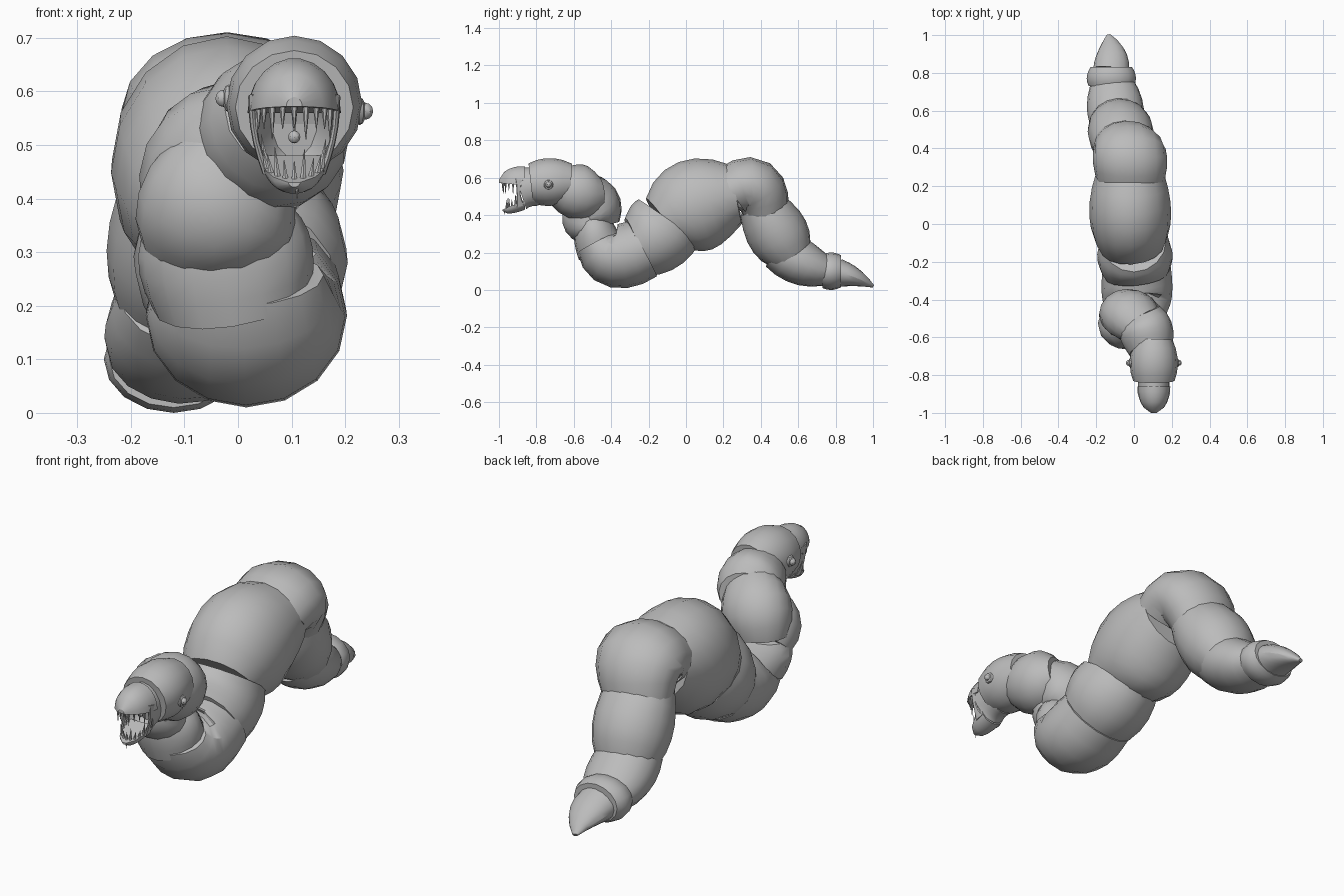
import bpy, bmesh
from math import sin, cos, pi, radians, sqrt
from mathutils import Vector

cube = bpy.data.objects.get("Cube")
if cube:
    bpy.data.objects.remove(cube, do_unlink=True)

# One matte grey skin for everything
grey = bpy.data.materials.new("stone_grey")
grey.use_nodes = True
tone = (0.5, 0.5, 0.5, 1)
grey.diffuse_color = tone
shader = next(node for node in grey.node_tree.nodes if node.type == 'BSDF_PRINCIPLED')
shader.inputs["Base Color"].default_value = tone
side_axis = Vector((1, 0, 0))


def finish(name, bm):
    bmesh.ops.recalc_face_normals(bm, faces=bm.faces)
    mesh = bpy.data.meshes.new(name)
    bm.to_mesh(mesh)
    bm.free()
    mesh.materials.append(grey)
    mesh.shade_smooth()
    mesh.set_sharp_from_angle(angle=radians(30))
    obj = bpy.data.objects.new(name, mesh)
    bpy.context.collection.objects.link(obj)


def skin(loops):
    """Join rings of points into a closed surface and return it with its last cap."""
    bm = bmesh.new()
    rings = [[bm.verts.new(point) for point in loop] for loop in loops]
    for near, far in zip(rings, rings[1:]):
        for i in range(len(near)):
            bm.faces.new((near[i - 1], near[i], far[i], far[i - 1]))
    bm.faces.new(rings[0])
    cap = bm.faces.new(rings[-1])
    return bm, cap


def through(values, t):
    """Smooth curve that starts, passes half way and ends at three values."""
    start, middle, end = values
    return start * (1 - t) * (1 - 2 * t) + middle * 4 * t * (1 - t) + end * t * (2 * t - 1)


def slope(values, t):
    start, middle, end = values
    return start * (4 * t - 3) + middle * (4 - 8 * t) + end * (4 * t - 1)


def bead(name, start, middle, end, heights, widths, sides=16, steps=5, hollow=False):
    """A barrel segment whose rings stand square to its curved centre line."""
    path = [Vector(start), Vector(middle), Vector(end)]
    loops = []
    for k in range(steps + 1):
        t = k / steps
        ahead = slope(path, t)
        up = side_axis.cross(ahead).normalized()
        across = up.cross(ahead).normalized() * through(widths, t)
        up *= through(heights, t)
        angles = [2 * pi * i / sides for i in range(sides)]
        loops.append([through(path, t) + across * cos(a) + up * sin(a) for a in angles])
    bm, cap = skin(loops)
    if hollow:
        # sink the front cap into an open throat
        bmesh.ops.recalc_face_normals(bm, faces=bm.faces)
        bmesh.ops.inset_individual(bm, faces=[cap], thickness=0.012)
        bmesh.ops.inset_individual(bm, faces=[cap], thickness=0.025, depth=-0.06)
    finish(name, bm)


def jaw(name, back, front, width, height, sides=12, steps=5):
    """Half dome that tapers round to the front; negative height hangs below."""
    back, front = Vector(back), Vector(front)
    loops = []
    for k in range(steps + 1):
        t = k / steps
        size = sqrt(1.03 - t * t)
        angles = [pi * i / (sides - 1) for i in range(sides)]
        loops.append([back.lerp(front, t) + size * Vector((width * cos(a), 0, height * sin(a)))
                      for a in angles])
    finish(name, skin(loops)[0])


def spike(name, base, tip, radius):
    base, tip = Vector(base), Vector(tip)
    bm = bmesh.new()
    bmesh.ops.create_cone(bm, cap_ends=True, segments=6, radius1=radius,
                          radius2=radius / 10, depth=(tip - base).length)
    turn = Vector((0, 0, 1)).rotation_difference(tip - base).to_matrix()
    bmesh.ops.rotate(bm, matrix=turn, verts=bm.verts)
    bmesh.ops.translate(bm, vec=(base + tip) / 2, verts=bm.verts)
    finish(name, bm)


def ball(name, centre, radius, flatten=1):
    bm = bmesh.new()
    bmesh.ops.create_uvsphere(bm, u_segments=10, v_segments=6, radius=radius)
    bmesh.ops.scale(bm, vec=(flatten, 1, 1), verts=bm.verts)
    bmesh.ops.translate(bm, vec=centre, verts=bm.verts)
    finish(name, bm)


# Tail: pointed tip, collar and base
bead("tail_tip", (-.12, .82, .09), (-.12, .91, .065), (-.135, 1, .02),
     heights=(.075, .048, .008), widths=(.095, .075, .012))
bead("tail_ring", (-.12, .73, .1), (-.12, .78, .1), (-.12, .83, .1),
     heights=(.09, .1, .085), widths=(.12, .13, .11))
bead("tail_base", (-.09, .5, .22), (-.1, .62, .145), (-.12, .75, .1),
     heights=(.12, .122, .08), widths=(.13, .15, .115))

# Arched back with its descending rear
bead("rear_segment", (-.05, .395, .46), (-.07, .485, .31), (-.09, .56, .19),
     heights=(.12, .165, .125), widths=(.15, .175, .14))
bead("rear_hump", (-.02, .25, .53), (-.025, .37, .55), (-.055, .425, .42),
     heights=(.14, .15, .125), widths=(.185, .195, .16), steps=6)
bead("main_hump", (-.01, -.12, .36), (-.02, .05, .45), (-.02, .27, .51),
     heights=(.16, .25, .16), widths=(.17, .217, .18), steps=6)

# Front descent and the bend lying on the ground
bead("front_segment", (0, -.09, .37), (.005, -.17, .285), (.015, -.27, .23),
     heights=(.2, .205, .165), widths=(.17, .2, .17))
bead("ground_bend", (.015, -.23, .22), (.015, -.385, .18), (.01, -.48, .25),
     heights=(.165, .167, .11), widths=(.18, .185, .15), steps=6)

# Rising neck, leaning over towards the head
bead("lower_neck", (-.01, -.455, .215), (-.025, -.485, .3), (-.035, -.49, .37),
     heights=(.13, .117, .1), widths=(.15, .163, .135))
bead("neck_bulge", (-.05, -.49, .32), (-.035, -.535, .385), (.01, -.55, .46),
     heights=(.1, .13, .09), widths=(.13, .152, .12))
bead("middle_neck", (-.05, -.465, .365), (-.02, -.485, .46), (.045, -.54, .53),
     heights=(.11, .135, .1), widths=(.13, .155, .12))
bead("upper_neck", (.035, -.475, .515), (.065, -.57, .523), (.085, -.68, .56),
     heights=(.1, .148, .11), widths=(.11, .143, .11))

# Head and gaping muzzle
mid = .105
bead("head", (mid, -.615, .575), (mid, -.725, .577), (mid, -.83, .57),
     heights=(.1, .128, .107), widths=(.1, .127, .11))
bead("muzzle", (mid, -.78, .55), (mid, -.84, .55), (mid, -.89, .54),
     heights=(.1, .105, .115), widths=(.08, .083, .082), hollow=True)
jaw("upper_jaw", (mid, -.86, .56), (mid, -1, .572), width=.086, height=.1)
jaw("lower_jaw", (mid, -.86, .48), (mid, -.98, .43), width=.062, height=-.05)

# Teeth around both jaws, every third one a long fang
count = 11
for i in range(count):
    a = pi * i / (count - 1)
    c, s = cos(a), sin(a)
    length = .06 if i % 3 == 1 else .04
    x, y = mid + .07 * c, -.9 - .08 * s
    spike(f"upper_tooth_{i}", (x, y, .575), (x, y, .57 - length), .007)
    x, y, z = mid + .052 * c, -.89 - .07 * s, .46 - .03 * s
    spike(f"lower_tooth_{i}", (x, y, z), (x + .01 * c, y, z + length), .007)

# Throat lobe and a drip under the lip
ball("throat_lobe", (mid, -.86, .515), .012)
spike("throat_stalk", (mid, -.855, .57), (mid, -.86, .51), .007)
spike("lip_drip", (.11, -.97, .43), (.11, -.97, .4), .005)

# Cheek strips and bulging eyes on each side
for side, sign in (("left", 1), ("right", -1)):
    bead(side + "_cheek", (mid + sign * .078, -.89, .59), (mid + sign * .074, -.895, .52),
         (mid + sign * .052, -.885, .45),
         heights=(.025, .01, .025), widths=(.008, .006, .008), sides=8)
    x, z = mid + sign * .122, .575 - sign * .012
    ball(side + "_eye_socket", (x, -.735, z), .026, flatten=.5)
    ball(side + "_eye", (x + sign * .01, -.735, z), .016)
